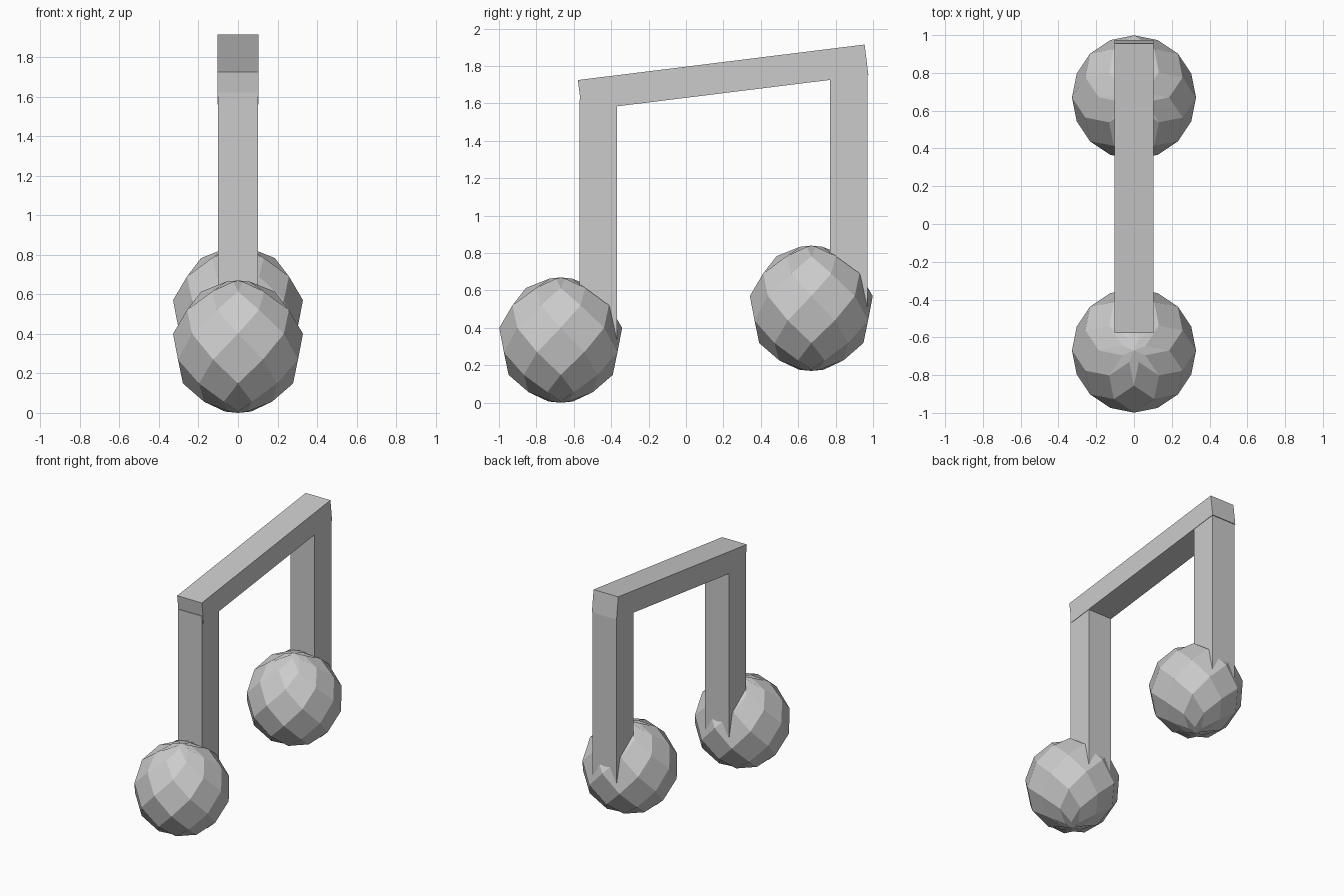
import bpy, bmesh
from math import sin, cos, radians, atan2, hypot
from mathutils import Matrix, Vector

if "Cube" in bpy.data.objects:
    bpy.data.objects.remove(bpy.data.objects["Cube"])


def finish(bm, name):
    bmesh.ops.recalc_face_normals(bm, faces=bm.faces[:])
    mesh = bpy.data.meshes.new(name)
    bm.to_mesh(mesh)
    bm.free()
    obj = bpy.data.objects.new(name, mesh)
    bpy.context.collection.objects.link(obj)
    return obj


def box(name, center, size, tilt=0.0):
    bm = bmesh.new()
    bmesh.ops.create_cube(bm, size=1.0)
    m = Matrix.Translation(center) @ Matrix.Rotation(tilt, 4, 'X') @ Matrix.Diagonal((*size, 1))
    bmesh.ops.transform(bm, matrix=m, verts=bm.verts)
    return finish(bm, name)


def diamond_ball(name, center, radius):
    # staggered rings of 8 points, joined into diamond facets
    bm = bmesh.new()
    c = Vector(center)
    rings = []
    for k in range(8):
        lat = radians(-78.75 + 22.5 * k)
        rings.append([bm.verts.new(c + radius * Vector((
            cos(lat) * cos(radians(45 * i + 22.5 * (k % 2))),
            cos(lat) * sin(radians(45 * i + 22.5 * (k % 2))),
            sin(lat)))) for i in range(8)])
    bottom = bm.verts.new(c - Vector((0, 0, radius)))
    top = bm.verts.new(c + Vector((0, 0, radius)))
    for k in range(8):
        for i in range(8):
            # neighbours of the point on the adjacent, half-step-turned rings
            left, right = (i, (i + 1) % 8)
            mid = i if k % 2 == 0 else (i + 1) % 8
            low = bottom if k == 0 else rings[k - 1][mid]
            high = top if k == 7 else rings[k + 1][mid]
            bm.faces.new((low, rings[k][right], high, rings[k][left]))
    return finish(bm, name)


# note heads and stems: side, y of head, z of head, y of stem, stem top
for side, hy, hz, sy, top in (("front", -0.67, 0.335, -0.47, 1.62),
                              ("back", 0.67, 0.505, 0.87, 1.78)):
    diamond_ball(side + "_note_head", (0, hy, hz), 0.335)
    box(side + "_stem", (0, sy, (hz + top) / 2), (0.2, 0.2, top - hz))

# sloping beam across both stems
a, b = Vector((0, -0.578, 1.725)), Vector((0, 0.955, 1.915))
d = b - a
tilt = atan2(d.z, d.y)
down = Vector((0, sin(tilt), -cos(tilt)))
box("beam", (a + b) / 2 + down * 0.0825, (0.206, hypot(d.y, d.z), 0.165), tilt)
